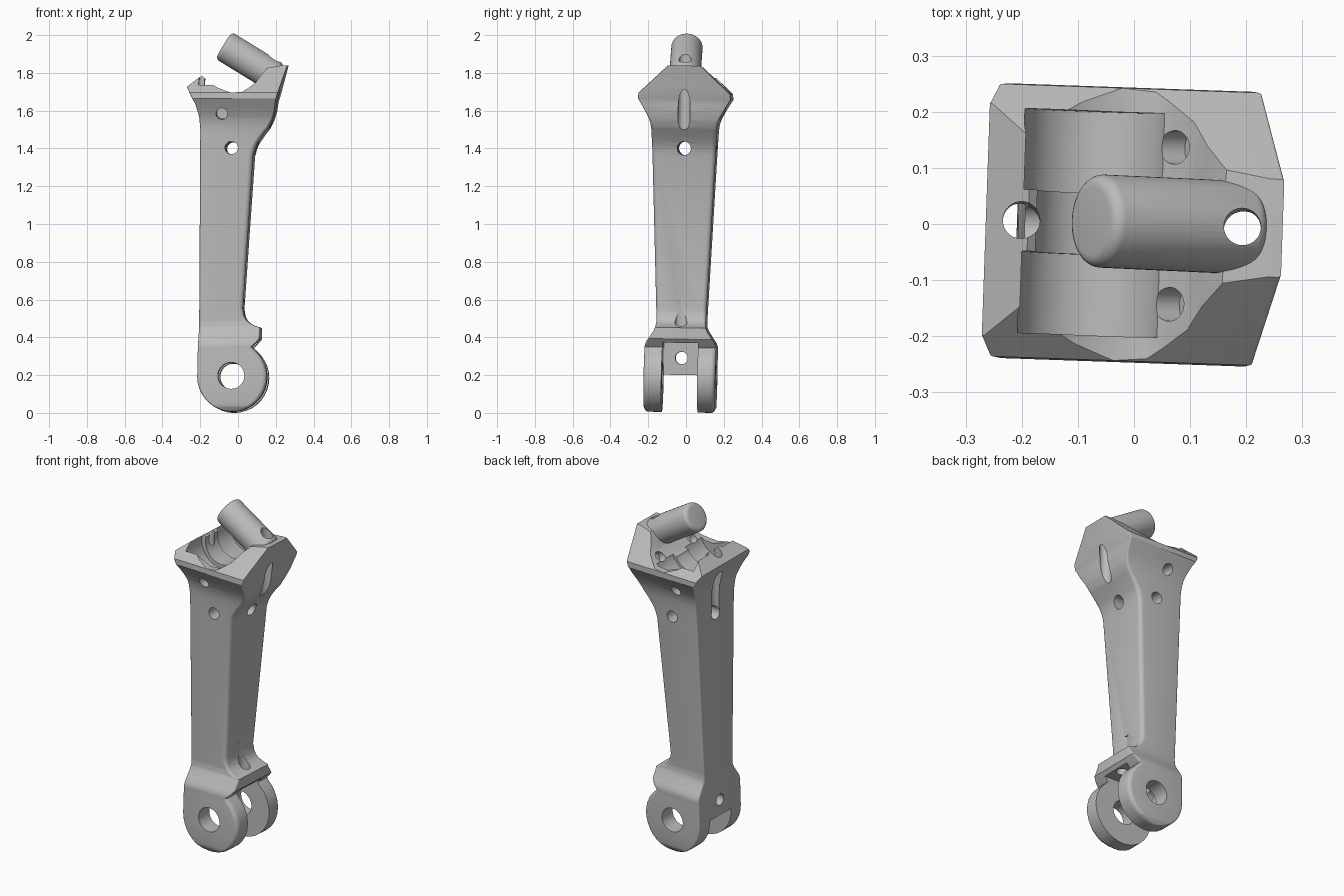
import bpy, bmesh, math
from mathutils import Vector, Matrix

if "Cube" in bpy.data.objects:
    bpy.data.objects.remove(bpy.data.objects["Cube"])

grey = bpy.data.materials.new("plain grey")
grey.diffuse_color = (0.5, 0.5, 0.5, 1)
grey.use_nodes = True
grey.node_tree.nodes["Principled BSDF"].inputs["Base Color"].default_value = grey.diffuse_color


def make(name, bm):
    bmesh.ops.recalc_face_normals(bm, faces=bm.faces[:])
    me = bpy.data.meshes.new(name)
    bm.to_mesh(me)
    bm.free()
    ob = bpy.data.objects.new(name, me)
    me.materials.append(grey)
    bpy.context.collection.objects.link(ob)
    return ob


def rod(name, p, q, r, bevel=0):
    p, q = Vector(p), Vector(q)
    d = q - p
    bm = bmesh.new()
    m = Matrix.Translation((p + q) / 2) @ d.to_track_quat('Z', 'Y').to_matrix().to_4x4()
    bmesh.ops.create_cone(bm, cap_ends=True, segments=48, radius1=r, radius2=r,
                          depth=d.length, matrix=m)
    if bevel:
        rim = [e for e in bm.edges if any(len(f.verts) > 4 for f in e.link_faces)]
        bmesh.ops.bevel(bm, geom=rim, offset=bevel, segments=5, profile=0.5, affect='EDGES')
    return make(name, bm)


def prism(name, pts, y0, y1):
    bm = bmesh.new()
    face = bm.faces.new([bm.verts.new((x, y0, z)) for x, z in pts])
    ext = bmesh.ops.extrude_face_region(bm, geom=[face])
    new = [v for v in ext['geom'] if isinstance(v, bmesh.types.BMVert)]
    bmesh.ops.translate(bm, verts=new, vec=(0, y1 - y0, 0))
    return make(name, bm)


def combine(ob, other, op='DIFFERENCE'):
    other.hide_render = True
    mod = ob.modifiers.new("cut", 'BOOLEAN')
    mod.operation, mod.solver, mod.object = op, 'EXACT', other
    bpy.context.view_layer.objects.active = ob
    bpy.ops.object.modifier_apply(modifier=mod.name)
    bpy.data.objects.remove(other)


def interp(keys, z):
    for (z0, v0), (z1, v1) in zip(keys, keys[1:]):
        if z <= z1:
            return v0 + (v1 - v0) * max(0, z - z0) / (z1 - z0)
    return keys[-1][1]


# Body outline against height: left edge, right edge, half width, corner radii
CX, CZ, R = -0.025, 0.187, 0.185
arc = [(CZ - R * math.cos(a), R * math.sin(a))
       for a in [math.radians(d) for d in [4] + list(range(10, 141, 10))]]
left = [(z, CX - s) for z, s in arc if z <= CZ + 0.001] + [
    (0.3, -0.208), (0.45, -0.202), (1.5, -0.195), (1.56, -0.2), (1.6, -0.21),
    (1.63, -0.22), (1.66, -0.235), (1.72, -0.265), (1.845, -0.31)]
right = [(z, CX + s) for z, s in arc] + [
    (0.345, 0.08), (0.39, 0.12), (0.45, 0.122), (0.456, 0.1), (0.47, 0.07),
    (0.487, 0.05), (0.51, 0.037), (0.55, 0.03), (1.36, 0.085), (1.4, 0.096),
    (1.43, 0.11), (1.47, 0.137), (1.51, 0.167), (1.55, 0.186), (1.6, 0.2),
    (1.65, 0.206), (1.845, 0.266)]
width = [(0, 0.17), (0.01, 0.181), (0.03, 0.19), (0.35, 0.19), (0.37, 0.183),
         (0.43, 0.143), (0.45, 0.134), (0.48, 0.131), (1.4, 0.169), (1.5, 0.174),
         (1.53, 0.178), (1.56, 0.188), (1.6, 0.209), (1.66, 0.245), (1.69, 0.243),
         (1.845, 0.08)]
round_right = [(0, 0.025), (0.33, 0.025), (0.36, 0.01), (0.45, 0.01), (0.55, 0.025),
               (1.45, 0.025), (1.6, 0.006)]

levels = sorted({round(z, 4) for k in (left, right, width) for z, _ in k if z >= arc[0][0]})
bm = bmesh.new()
rings = []
for z in levels:
    x0, x1, w = interp(left, z), interp(right, z), interp(width, z)
    lim = (x1 - x0) * 0.45
    rr, rl = min(interp(round_right, z), lim), min(0.012 if z < 1.5 else 0.006, lim)
    pts = []
    for sx, sy, a0 in ((1, 1, 0), (-1, 1, 90), (-1, -1, 180), (1, -1, 270)):
        r = rr if sx > 0 else rl
        cx, cy = (x1 - r if sx > 0 else x0 + r), sy * (w - r)
        for k in range(6):
            a = math.radians(a0 + 18 * k)
            pts.append((cx + r * math.cos(a), cy + r * math.sin(a), z))
    rings.append([bm.verts.new(p) for p in pts])
for a, b in zip(rings, rings[1:]):
    for i in range(len(a)):
        j = (i + 1) % len(a)
        bm.faces.new((a[i], a[j], b[j], b[i]))
bm.faces.new(rings[0])
bm.faces.new(rings[-1])
arm = make("linkage_arm", bm)

# Head top: sloped rear lip, valley and high plateau
combine(arm, prism("head_cut", [
    (-0.4, 1.612), (-0.19, 1.782), (-0.15, 1.745), (-0.1, 1.716), (-0.03, 1.69),
    (0.03, 1.695), (0.06, 1.715), (0.1, 1.745), (0.125, 1.785), (0.16, 1.825),
    (0.24, 1.838), (0.4, 1.838), (0.4, 2.2), (-0.4, 2.2)], -0.4, 0.4))

# Head pockets, with a shallower saddle between them
for s in (-1, 1):
    combine(arm, rod("pocket", (-0.075, s * 0.055, 1.745), (-0.075, s * 0.2, 1.745), 0.128))
    combine(arm, rod("notch", (0.0, s * 0.14, 1.76), (0.1, s * 0.14, 1.70), 0.03))
combine(arm, rod("saddle", (-0.07, -0.1, 1.745), (-0.07, 0.1, 1.745), 0.108))

# Fork slot with a rear web
combine(arm, prism("fork_slot", [(-0.4, -0.1), (0.4, -0.1), (0.4, 0.37), (-0.13, 0.37),
                                 (-0.14, 0.2), (-0.4, 0.2)], -0.095, 0.095))

# Slanted peg
combine(arm, rod("peg", (0.2, 0, 1.775), (-0.077, 0, 1.945), 0.083, 0.022), 'UNION')

# Drilled holes
holes = [
    ((-0.03, -0.4, 0.193), (-0.03, 0.4, 0.193), 0.07),
    ((-0.4, 0, 0.29), (0.0, 0, 0.29), 0.033),
    ((0.06, 0, 0.3), (0.06, 0, 0.6), 0.032),
    ((-0.4, 0, 1.4), (0.4, 0, 1.4), 0.036),
    ((-0.03, -0.4, 1.4), (-0.03, 0.4, 1.4), 0.034),
    ((-0.08, -0.4, 1.57), (-0.08, -0.08, 1.585), 0.03),
    ((-0.08, 0.4, 1.57), (-0.08, 0.08, 1.585), 0.03),
    ((-0.202, 0, 1.4), (-0.202, 0, 2.2), 0.033),
    ((0.192, 0, 1.4), (0.192, 0, 2.2), 0.033),
]
for p, q, r in holes:
    combine(arm, rod("hole", p, q, r))

# Slight lean and twist of the whole part, then rest it on the ground
arm.data.transform(Matrix.Translation((0, -0.034, 0)) @ Matrix.Rotation(math.radians(-2), 4, 'Z')
                   @ Matrix.Rotation(math.radians(-1.1), 4, 'X'))
low = min(v.co.z for v in arm.data.vertices)
arm.data.transform(Matrix.Translation((0, 0, -low)))
bpy.ops.object.select_all(action='DESELECT')
arm.select_set(True)
bpy.context.view_layer.objects.active = arm
bpy.ops.object.shade_smooth_by_angle(angle=math.radians(30))
